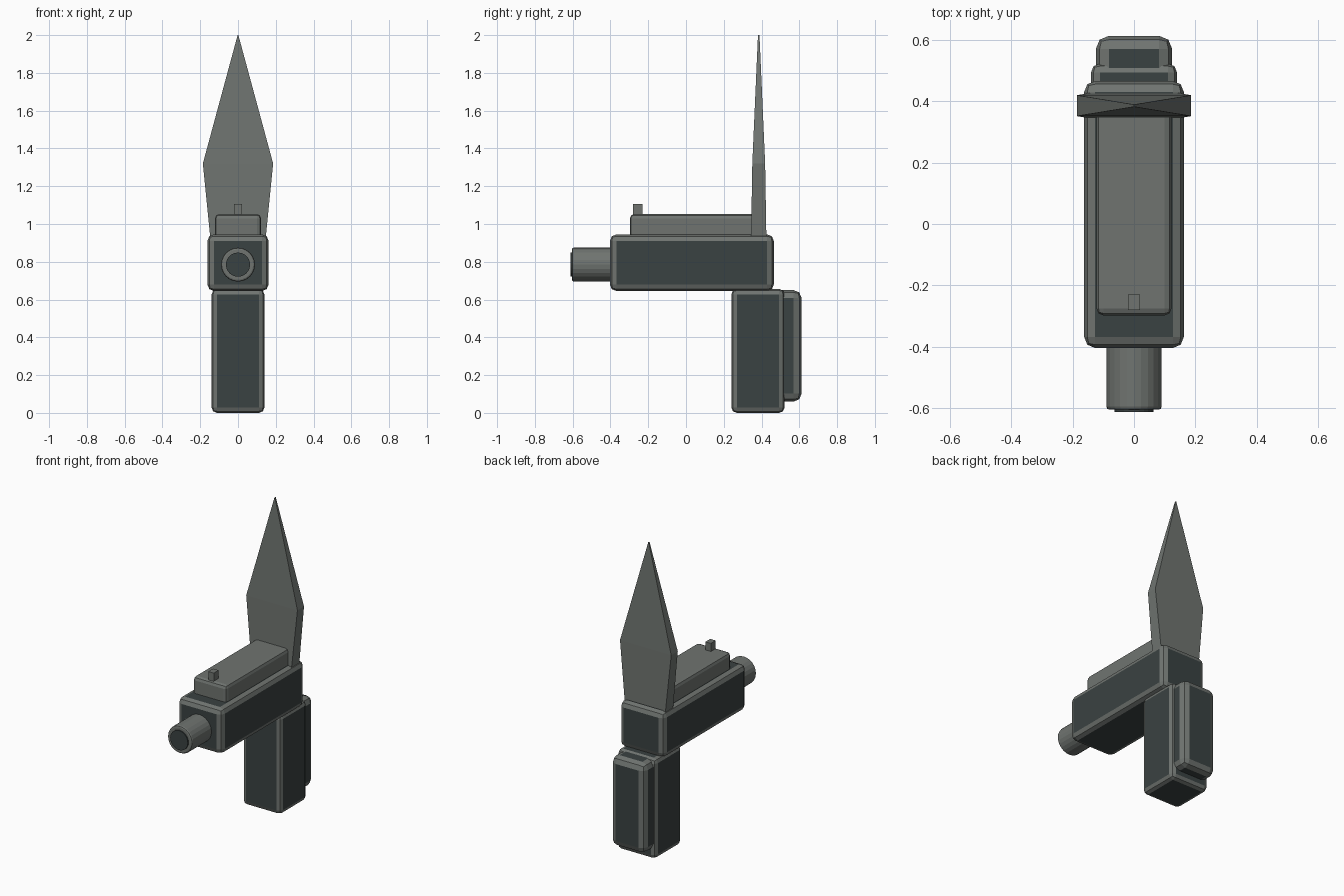
import bpy, bmesh, math
from mathutils import Matrix, Vector

if "Cube" in bpy.data.objects:
    bpy.data.objects.remove(bpy.data.objects["Cube"])


def material(name, rgb):
    m = bpy.data.materials.new(name)
    m.diffuse_color = (*rgb, 1)
    m.use_nodes = True
    m.node_tree.nodes["Principled BSDF"].inputs["Base Color"].default_value = m.diffuse_color
    return m


DARK = material("dark slate", (0.042, 0.054, 0.054))
GREY = material("worn grey", (0.160, 0.175, 0.163))


def finish(name, bm, mats):
    bmesh.ops.recalc_face_normals(bm, faces=bm.faces[:])
    me = bpy.data.meshes.new(name)
    bm.to_mesh(me)
    bm.free()
    for m in mats:
        me.materials.append(m)
    ob = bpy.data.objects.new(name, me)
    bpy.context.collection.objects.link(ob)
    return ob


def box(name, lo, hi, mats, bevel=0.0):
    """Box between two corners; bevelled edges take the second material."""
    lo, hi = Vector(lo), Vector(hi)
    bm = bmesh.new()
    bmesh.ops.create_cube(bm, size=1, matrix=Matrix.Translation((lo + hi) / 2)
                          @ Matrix.Diagonal((*(hi - lo), 1)))
    if bevel:
        bmesh.ops.bevel(bm, geom=bm.edges[:], offset=bevel, segments=2,
                        profile=0.5, affect='EDGES', material=1)
    return finish(name, bm, mats)


def tube(name, radius, y0, y1, z, mat, bevel=0.0):
    """Cylinder lying along y."""
    bm = bmesh.new()
    bmesh.ops.create_cone(bm, cap_ends=True, segments=24, radius1=radius,
                          radius2=radius, depth=y1 - y0,
                          matrix=Matrix.Translation((0, (y0 + y1) / 2, z))
                          @ Matrix.Rotation(math.pi / 2, 4, 'X'))
    if bevel:
        rim = [e for e in bm.edges if abs(e.verts[0].co.y - e.verts[1].co.y) < 1e-4]
        bmesh.ops.bevel(bm, geom=rim, offset=bevel, segments=2, profile=0.5,
                        affect='EDGES')
    return finish(name, bm, [mat])


# Body, grip and backstrap: dark panels with worn grey edges
box("body", (-0.162, -0.403, 0.645), (0.162, 0.465, 0.945), [DARK, GREY], 0.035)
box("grip", (-0.14, 0.24, 0.0), (0.14, 0.522, 0.656), [DARK, GREY], 0.029)
box("backstrap", (-0.124, 0.44, 0.06), (0.124, 0.612, 0.65), [DARK, GREY], 0.042)

# Slide and front sight
box("slide", (-0.122, -0.297, 0.90), (0.122, 0.38, 1.052), [GREY, GREY], 0.022)
box("front_sight", (-0.02, -0.28, 1.04), (0.02, -0.23, 1.105), [GREY])

# Barrel and its dark bore disc
tube("barrel", 0.09, -0.604, -0.38, 0.785, GREY, 0.01)
tube("bore", 0.064, -0.612, -0.59, 0.785, DARK)

# Blade: rectangular sections (z, half width, half thickness) bridged upwards
bm = bmesh.new()
rings = []
for z, w, t in [(0.90, 0.144, 0.041), (1.32, 0.186, 0.034), (2.0, 0.002, 0.004)]:
    rings.append([bm.verts.new((sx * w, 0.385 + sy * t, z))
                  for sx, sy in ((-1, -1), (1, -1), (1, 1), (-1, 1))])
for a, b in zip(rings, rings[1:]):
    for i in range(4):
        j = (i + 1) % 4
        bm.faces.new((a[i], a[j], b[j], b[i]))
bm.faces.new(rings[0][::-1])
bm.faces.new(rings[-1])
finish("blade", bm, [GREY])
